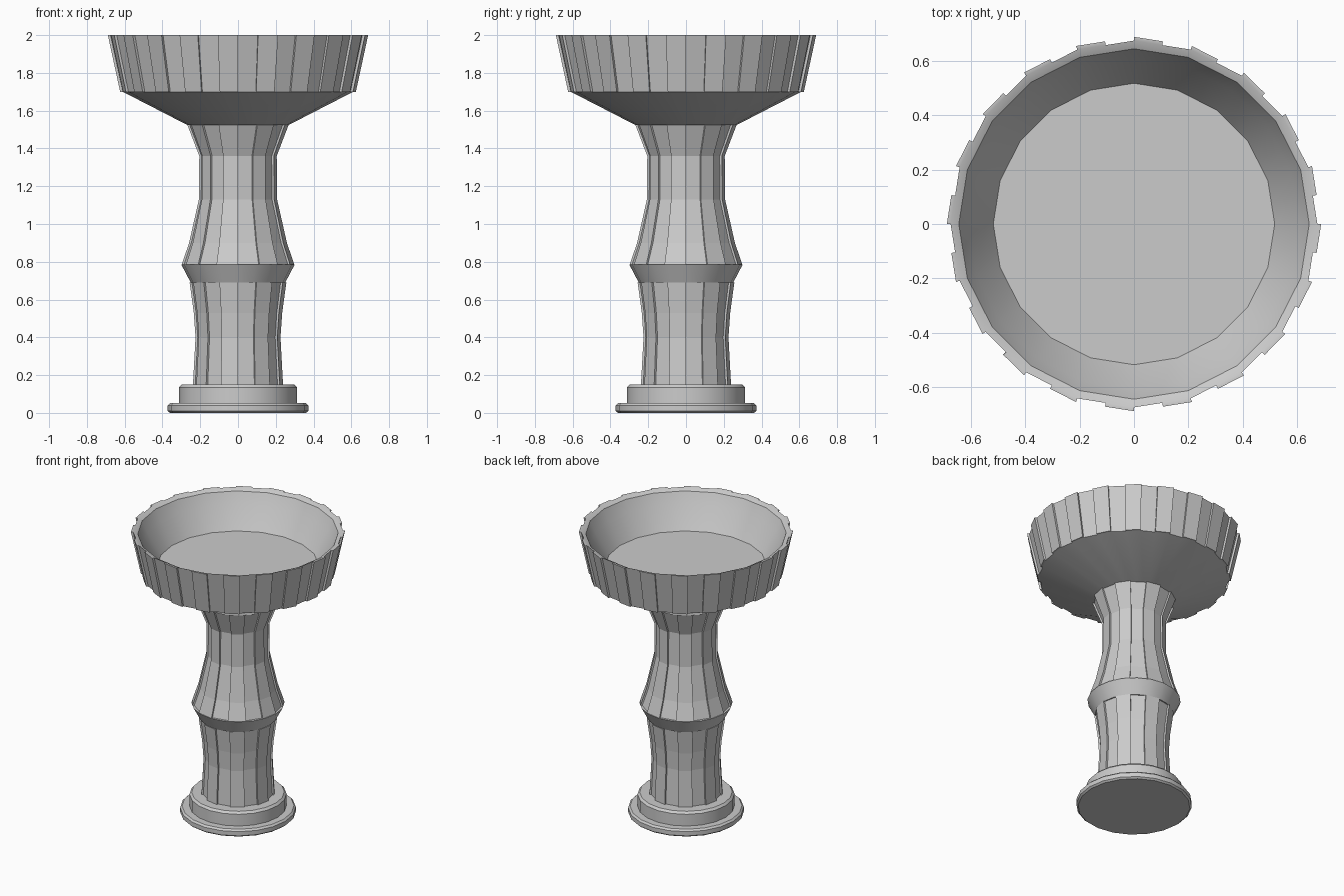
import bpy, bmesh
from math import sin, cos, pi, radians

if "Cube" in bpy.data.objects:
    bpy.data.objects.remove(bpy.data.objects["Cube"])


def turned(name, profile, n, chord=False, smooth=True):
    """Revolve (radius, z, rib depth) points; each of n pitches has one raised half.
    chord=True keeps the core an n-gon, otherwise it has 2n sides."""
    bm = bmesh.new()
    step = 2 * pi / n
    k = cos(step / 2) if chord else 1
    rings = []
    for r, z, d in profile:
        ring = []
        for i in range(n):
            a, m = -i * step, -(i + 0.5) * step
            for rad, ang in ((r, a), (r + d, a), (r * k + d, m), (r * k, m)):
                ring.append(bm.verts.new((rad * cos(ang), rad * sin(ang), z)))
        rings.append(ring)
    count = 4 * n
    for lo, hi in zip(rings, rings[1:]):
        for i in range(count):
            j = (i + 1) % count
            bm.faces.new((lo[i], lo[j], hi[j], hi[i]))
    bm.faces.new(rings[0])
    bm.faces.new(rings[-1])
    # collapse the unused rib corners where the depth is zero
    bmesh.ops.remove_doubles(bm, verts=bm.verts, dist=0.0005)
    bmesh.ops.recalc_face_normals(bm, faces=bm.faces)
    me = bpy.data.meshes.new(name)
    bm.to_mesh(me)
    bm.free()
    ob = bpy.data.objects.new(name, me)
    bpy.context.collection.objects.link(ob)
    if smooth:
        bpy.ops.object.select_all(action='DESELECT')
        ob.select_set(True)
        bpy.context.view_layer.objects.active = ob
        bpy.ops.object.shade_smooth_by_angle(angle=radians(35))
    return ob


# Stepped round foot
turned("foot_plate", [(0.36, 0, 0), (0.372, 0.01, 0), (0.372, 0.04, 0), (0.36, 0.052, 0)], 10)
turned("foot_step", [(0.312, 0.05, 0), (0.312, 0.135, 0), (0.298, 0.15, 0)], 10)

# Ribbed pedestal in two lengths, with a flared collar between
RIB = 0.012
turned("lower_column", [(r, z, RIB) for r, z in
       [(0.227, 0.14), (0.213, 0.40), (0.222, 0.53), (0.244, 0.69)]], 8, smooth=False)
turned("collar", [(0.25, 0.69, 0), (0.30, 0.785, 0)], 10)
turned("upper_column", [(r, z, RIB) for r, z in
       [(0.286, 0.785), (0.247, 0.90), (0.195, 1.13), (0.193, 1.36), (0.258, 1.53)]], 8, smooth=False)

# Basin: conical underside, ribbed wall, rounded lip, sloping inside and flat floor
turned("basin", [(0.27, 1.525, 0), (0.61, 1.70, 0), (0.61, 1.70, 0.014), (0.675, 2.0, 0.014),
                 (0.675, 2.0, 0), (0.645, 1.985, 0), (0.61, 1.91, 0), (0.518, 1.76, 0)],
       20, chord=True)
